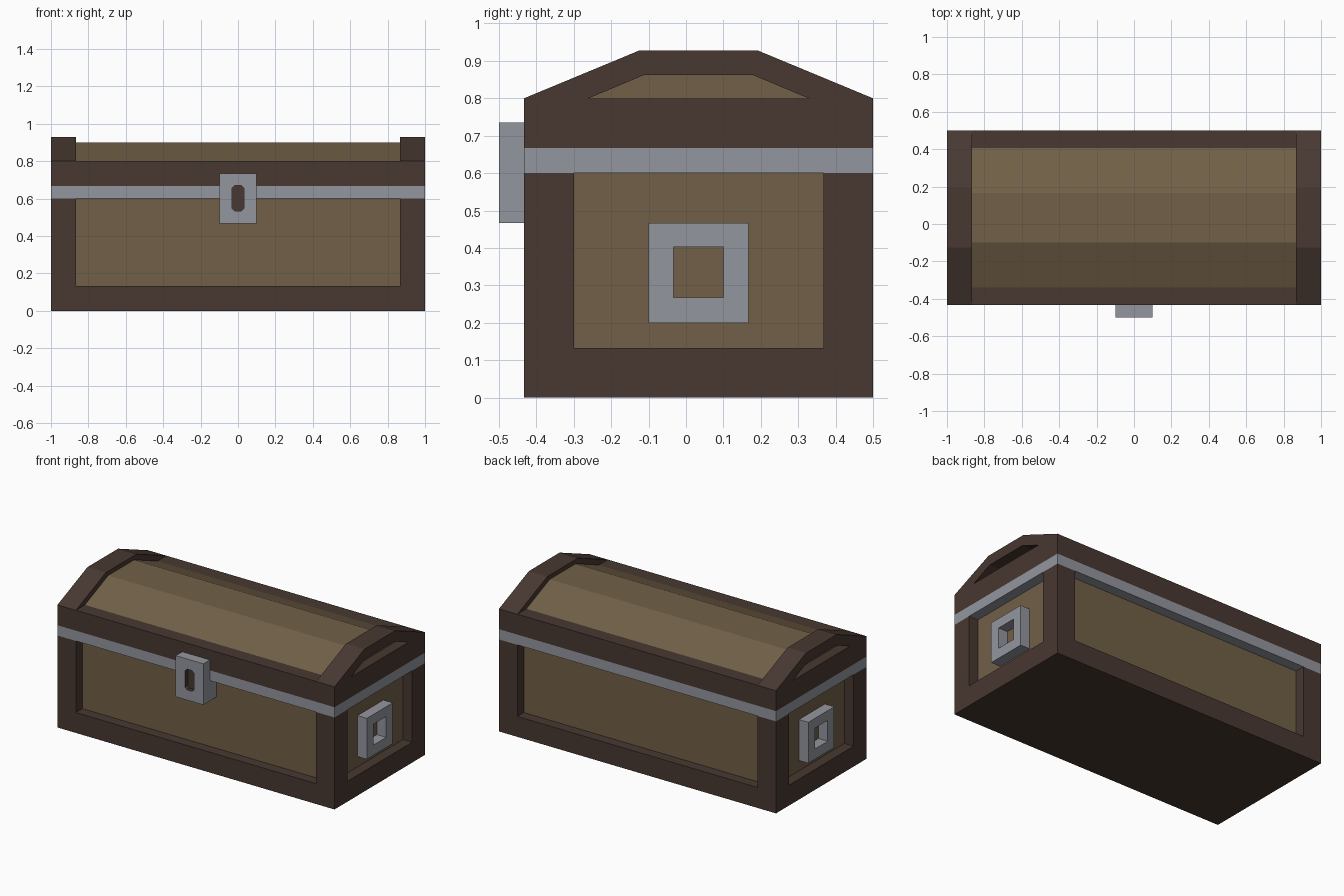
import bpy, bmesh
from mathutils import Vector

if "Cube" in bpy.data.objects:
    bpy.data.objects.remove(bpy.data.objects["Cube"])


def material(name, rgb):
    m = bpy.data.materials.new(name)
    lin = [((c / 255 + 0.055) / 1.055) ** 2.4 for c in rgb]
    m.diffuse_color = (*lin, 1)
    m.use_nodes = True
    m.node_tree.nodes["Principled BSDF"].inputs["Base Color"].default_value = m.diffuse_color
    return m


BROWN = material("dark brown timber", (72, 56, 49))
WOOD = material("tan wood", (113, 96, 71))
STEEL = material("grey metal", (148, 150, 159))
Y0, Y1, YC = -0.433, 0.5, 0.0335      # chest front, back, middle


def finish(name, bm, mat):
    bmesh.ops.recalc_face_normals(bm, faces=bm.faces)
    me = bpy.data.meshes.new(name)
    bm.to_mesh(me)
    bm.free()
    me.materials.append(mat)
    ob = bpy.data.objects.new(name, me)
    bpy.context.collection.objects.link(ob)
    return ob


def box(name, mat, x, y, z):
    bm = bmesh.new()
    bmesh.ops.create_cube(bm, size=1)
    for v in bm.verts:
        v.co = [(r[0] + r[1]) / 2 + c * (r[1] - r[0]) for r, c in zip((x, y, z), v.co)]
    return finish(name, bm, mat)


def plate(name, mat, axis, span, outline, hole=None):
    """Extrude a 2D outline (with an optional hole) along x or y."""
    def point(a, b):
        return Vector((span[0], a, b) if axis == 'x' else (a, span[0], b))
    bm = bmesh.new()
    if hole:
        for loop in (outline, hole):
            vs = [bm.verts.new(point(*p)) for p in loop]
            for i, v in enumerate(vs):
                bm.edges.new((vs[i - 1], v))
        bmesh.ops.triangle_fill(bm, edges=bm.edges[:], use_beauty=True)
    else:
        bm.faces.new([bm.verts.new(point(*p)) for p in outline])
    ext = bmesh.ops.extrude_face_region(bm, geom=bm.faces[:], use_keep_orig=True)
    d = span[1] - span[0]
    move = Vector((d, 0, 0) if axis == 'x' else (0, d, 0))
    bmesh.ops.translate(bm, vec=move, verts=[g for g in ext["geom"] if isinstance(g, bmesh.types.BMVert)])
    return finish(name, bm, mat)


def rect(a0, a1, b0, b1):
    return [(a0, b0), (a1, b0), (a1, b1), (a0, b1)]


def gable(half, top_half, z0, z1):
    return [(YC - half, z0), (YC - top_half, z1), (YC + top_half, z1), (YC + half, z0)]


# Chest body: recessed wood panels in a timber frame
box("wood_panels", WOOD, (-0.933, 0.933), (Y0 + 0.067, Y1 - 0.067), (0.1, 0.63))
box("base_frame", BROWN, (-1, 1), (Y0, Y1), (0, 0.133))
for sx, side in ((-1, "left"), (1, "right")):
    xs = sorted((sx * 0.867, sx))
    box(f"{side}_front_post", BROWN, xs, (Y0, Y0 + 0.133), (0.133, 0.6))
    box(f"{side}_back_post", BROWN, xs, (Y1 - 0.133, Y1), (0.133, 0.6))
    # Lid end arch with an open window
    arch = gable(0.4665, 0.158, 0.8, 0.928)
    window = gable(0.294, 0.146, 0.8, 0.862)
    plate(f"{side}_lid_arch", BROWN, 'x', xs, arch + window[::-1])
    # Square ring handle
    plate(f"{side}_handle", STEEL, 'x', sorted((sx * 0.933, sx)),
          rect(-0.1, 0.167, 0.2, 0.467), rect(-0.033, 0.1, 0.267, 0.403))

# Metal band, lid rim and lid panel
box("metal_band", STEEL, (-1, 1), (Y0, Y1), (0.6, 0.667))
box("lid_rim", BROWN, (-1, 1), (Y0, Y1), (0.667, 0.8))
plate("lid_panel", WOOD, 'x', (-0.933, 0.933), gable(0.374, 0.133, 0.8, 0.9))

# Lock with a dark keyhole
w, c = 0.033, 0.016
keyhole = [(-w, 0.533 + c), (-w + c, 0.533), (w - c, 0.533), (w, 0.533 + c),
           (w, 0.669 - c), (w - c, 0.669), (-w + c, 0.669), (-w, 0.669 - c)]
lock = plate("lock", STEEL, 'y', (-0.5, -0.367), rect(-0.1, 0.1, 0.467, 0.735), keyhole)
lock.data.materials.append(BROWN)
for f in lock.data.polygons:
    if abs(f.normal.y) < 0.5 and abs(f.center.x) < 0.05 and 0.5 < f.center.z < 0.7:
        f.material_index = 1
plate("keyhole_back", BROWN, 'y', (-0.47, -0.37), keyhole)
